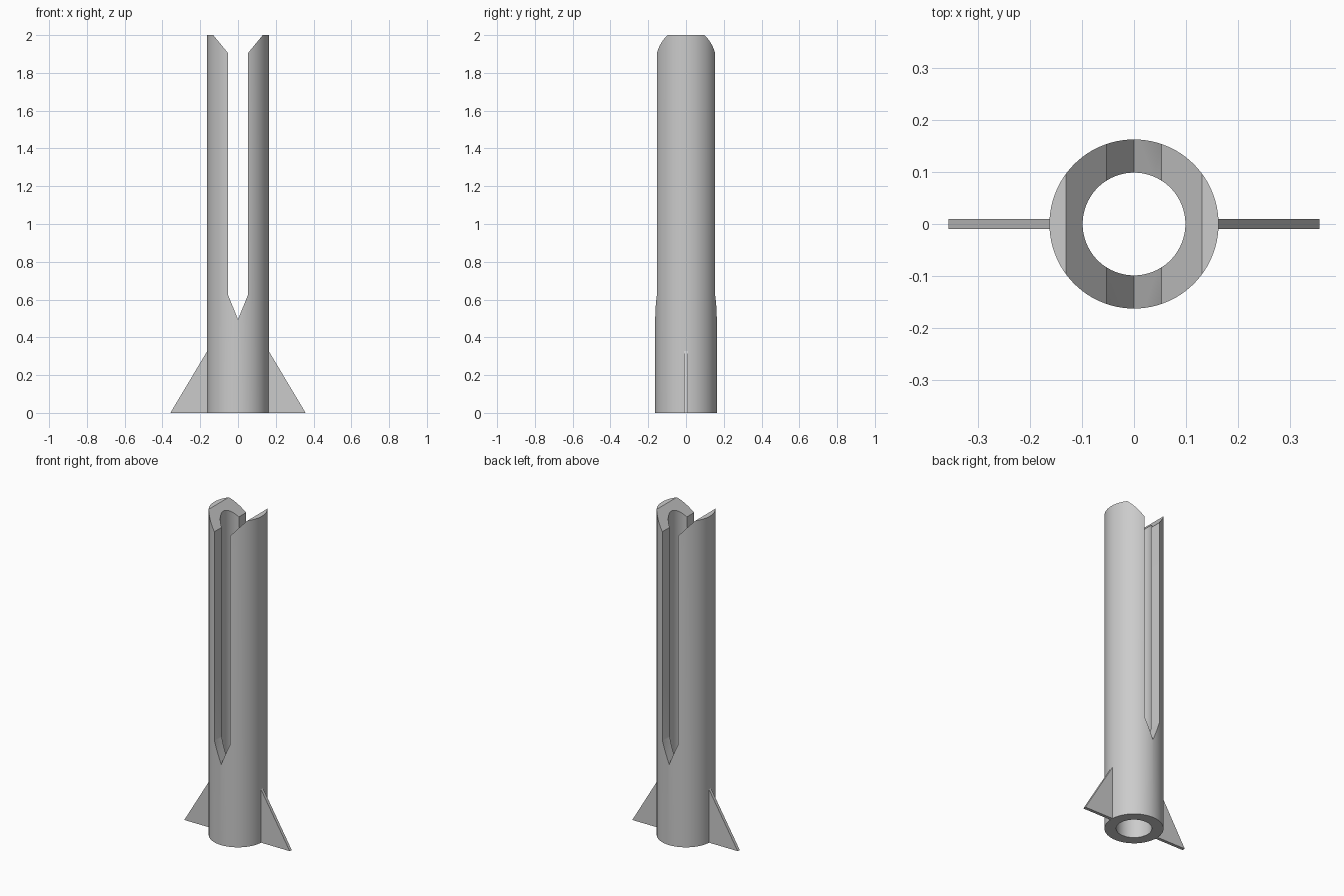
import bpy
import bmesh
import math

cube = bpy.data.objects.get("Cube")
if cube:
    bpy.data.objects.remove(cube, do_unlink=True)

OUTER, INNER, HEIGHT = 0.163, 0.099, 2.0
SEGMENTS = 96

grey = bpy.data.materials.new("plain grey")
grey.use_nodes = True
COLOUR = (0.6, 0.6, 0.6, 1)
grey.diffuse_color = COLOUR
grey.node_tree.nodes["Principled BSDF"].inputs["Base Color"].default_value = COLOUR


def finish(name, bm):
    """Turn a bmesh into a named object with the grey material."""
    bmesh.ops.recalc_face_normals(bm, faces=bm.faces)
    mesh = bpy.data.meshes.new(name)
    bm.to_mesh(mesh)
    bm.free()
    mesh.materials.append(grey)
    obj = bpy.data.objects.new(name, mesh)
    bpy.context.collection.objects.link(obj)
    return obj


def prism(name, profile, depth):
    """Extrude an x-z outline along y, centred on y = 0."""
    bm = bmesh.new()
    face = bm.faces.new([bm.verts.new((x, -depth / 2, z)) for x, z in profile])
    new = bmesh.ops.extrude_face_region(bm, geom=[face])["geom"]
    verts = [v for v in new if isinstance(v, bmesh.types.BMVert)]
    bmesh.ops.translate(bm, verts=verts, vec=(0, depth, 0))
    return finish(name, bm)


# Hollow body: rectangular wall section swept around z
bm = bmesh.new()
section = [(INNER, 0), (OUTER, 0), (OUTER, HEIGHT), (INNER, HEIGHT)]
rings = []
for i in range(SEGMENTS):
    a = math.tau * i / SEGMENTS
    rings.append([bm.verts.new((r * math.cos(a), r * math.sin(a), z)) for r, z in section])
for i, ring in enumerate(rings):
    after = rings[(i + 1) % SEGMENTS]
    for k in range(4):
        n = (k + 1) % 4
        bm.faces.new((ring[k], after[k], after[n], ring[n]))
body = finish("tube_body", bm)

# Slot through front and back: pointed foot, flared mouth
half = [(0.053, 0.625), (0.053, 1.905), (0.131, HEIGHT), (0.131, HEIGHT + 0.1)]
outline = [(0, 0.495)] + half + [(-x, z) for x, z in reversed(half)]
cutter = prism("slot_cutter", outline, 1)
cutter.hide_render = True
slot = body.modifiers.new("slot", "BOOLEAN")
slot.operation = "DIFFERENCE"
slot.solver = "EXACT"
slot.object = cutter

bpy.ops.object.select_all(action="DESELECT")
bpy.context.view_layer.objects.active = body
body.select_set(True)
bpy.ops.object.modifier_apply(modifier=slot.name)
bpy.data.objects.remove(cutter, do_unlink=True)
bpy.ops.object.shade_smooth_by_angle(angle=math.radians(25))

# Triangular fins on both sides
for name, side in (("left_fin", 1), ("right_fin", -1)):
    root = OUTER - 0.002
    prism(name, [(side * root, 0), (side * 0.358, 0), (side * root, 0.33)], 0.019)
